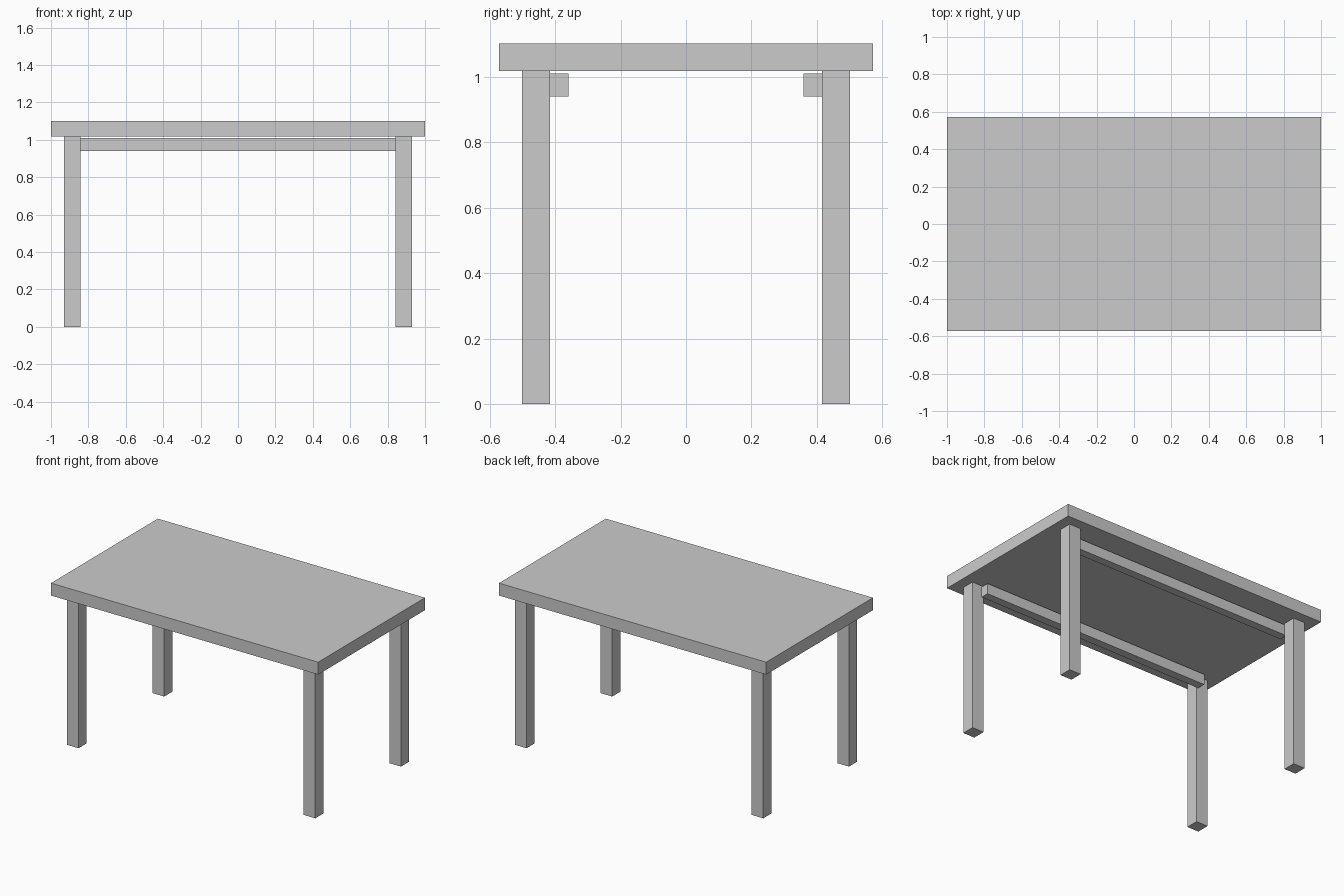
import bpy

if "Cube" in bpy.data.objects:
    bpy.data.objects.remove(bpy.data.objects["Cube"])


def box(name, x, y, z):
    """Axis-aligned box from (min, max) ranges."""
    bpy.ops.mesh.primitive_cube_add(
        size=1, location=[(a + b) / 2 for a, b in (x, y, z)])
    obj = bpy.context.object
    obj.name = name
    obj.scale = [b - a for a, b in (x, y, z)]
    bpy.ops.object.transform_apply(location=False, rotation=False, scale=True)
    return obj


def span(a, b, side):
    """Mirror a range to the given side of the centre."""
    return tuple(sorted((a * side, b * side)))


# Table top
box("table_top", (-1, 1), (-0.571, 0.571), (1.018, 1.102))

for y_name, sy in (("front", -1), ("back", 1)):
    # Square legs
    for x_name, sx in (("left", -1), ("right", 1)):
        box(f"{y_name}_{x_name}_leg", span(0.843, 0.929, sx),
            span(0.415, 0.501, sy), (0, 1.018))
    # Long rail against the inner faces of the legs, just below the top
    box(f"{y_name}_rail", (-0.857, 0.857), span(0.359, 0.415, sy), (0.939, 1.01))
